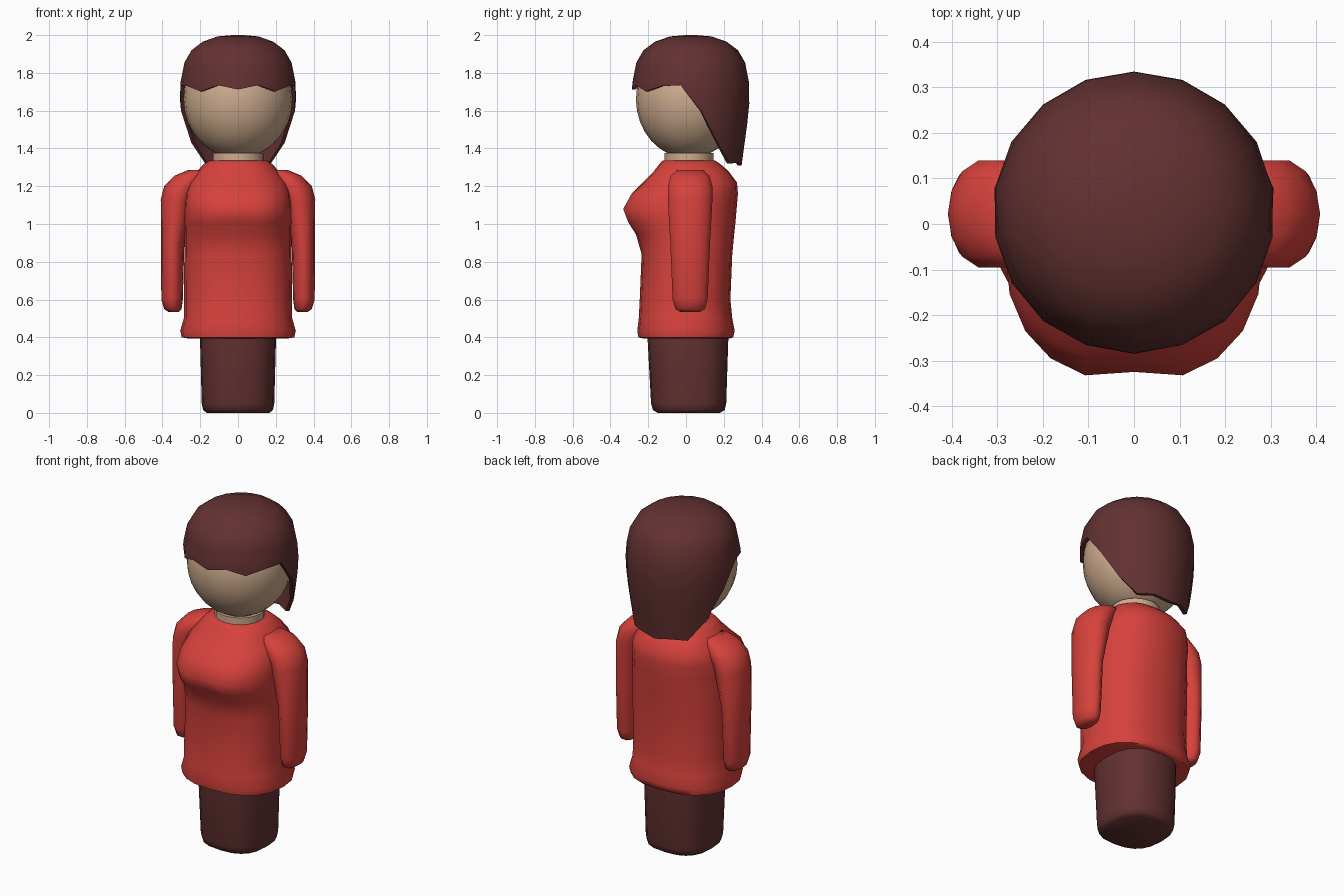
import bpy, bmesh, math

if "Cube" in bpy.data.objects:
    bpy.data.objects.remove(bpy.data.objects["Cube"])


def material(name, rgb):
    m = bpy.data.materials.new(name)
    m.diffuse_color = (*rgb, 1)
    m.use_nodes = True
    m.node_tree.nodes["Principled BSDF"].inputs["Base Color"].default_value = m.diffuse_color
    return m


RED = material("red cloth", (0.68, 0.054, 0.045))
BROWN = material("dark brown", (0.125, 0.031, 0.031))
SKIN = material("skin", (0.62, 0.41, 0.27))


def skin_rings(name, rings, mat, sharp=40):
    """Bridge equal-length rings of points and cap both ends."""
    bm = bmesh.new()
    rows = [[bm.verts.new(p) for p in ring] for ring in rings]
    n = len(rows[0])
    for a, b in zip(rows, rows[1:]):
        for i in range(n):
            j = (i + 1) % n
            bm.faces.new((a[i], a[j], b[j], b[i]))
    bm.faces.new(rows[0][::-1])
    bm.faces.new(rows[-1])
    bmesh.ops.recalc_face_normals(bm, faces=bm.faces[:])
    me = bpy.data.meshes.new(name)
    bm.to_mesh(me)
    bm.free()
    me.materials.append(mat)
    me.shade_smooth()
    me.set_sharp_from_angle(angle=math.radians(sharp))
    ob = bpy.data.objects.new(name, me)
    bpy.context.collection.objects.link(ob)
    return ob


def oval(z, cx, rx, y_front, y_back, n=20, power=2.0):
    """Horizontal (super)ellipse between a front and a back y."""
    cy, ry = (y_front + y_back) / 2, (y_back - y_front) / 2
    pts = []
    for i in range(n):
        a = math.tau * i / n
        c, s = math.cos(a), math.sin(a)
        pts.append((cx + rx * math.copysign(abs(c) ** (2 / power), c),
                    cy + ry * math.copysign(abs(s) ** (2 / power), s), z))
    return pts


# Legs: one tapered block with a rounded foot
legs = [(0, .165, -.15, .18), (.015, .185, -.175, .205), (.05, .192, -.185, .213),
        (.42, .202, -.205, .225)]
skin_rings("legs", [oval(z, 0, r, f, b, power=2.5) for z, r, f, b in legs], BROWN, 60)

# Dress: flared hem, straight body, bust and sloping shoulders
dress = [(.395, .27, -.23, .235), (.40, .298, -.252, .25), (.435, .306, -.258, .258),
         (.50, .287, -.25, .245), (.60, .287, -.245, .235), (.84, .284, -.235, .245),
         (.945, .283, -.265, .255), (1.01, .285, -.318, .262), (1.08, .285, -.345, .268),
         (1.16, .28, -.30, .275), (1.22, .26, -.228, .27), (1.28, .215, -.17, .225),
         (1.315, .185, -.143, .185), (1.335, .155, -.125, .155)]
body = skin_rings("dress", [oval(z, 0, r, f, b, power=2.4) for z, r, f, b in dress], RED, 60)
for v in body.data.vertices:  # shallow groove at the centre of the bust
    if abs(v.co.x) < .001 and v.co.y < -.29:
        v.co.y += .02

# Arms: hanging sleeves merging into the shoulders
arm = [(.535, .342, .028, .055), (.55, .345, .046, .08), (.60, .349, .057, .095),
       (.90, .346, .062, .108), (1.13, .322, .087, .121), (1.20, .295, .096, .121),
       (1.255, .255, .083, .105), (1.285, .215, .05, .07)]
for side, label in ((-1, "left"), (1, "right")):
    skin_rings(label + "_arm", [oval(z, side * x, rx, .022 - ry, .022 + ry, n=14)
                                for z, x, rx, ry in arm], RED, 60)

# Neck
skin_rings("neck", [oval(z, 0, .135, -.115, .145) for z in (1.31, 1.375)], SKIN)

# Head: egg-shaped ball
bpy.ops.mesh.primitive_uv_sphere_add(segments=24, ring_count=16, location=(0, .015, 1.66))
head = bpy.context.object
head.name = "head"
head.scale = (.288, .28, .312)
head.data.shade_smooth()
head.data.materials.append(SKIN)

# Hair: domed shell whose lower edge has a fringe, then drops behind the ears
EDGE = [1.712, 1.735, 1.702, 1.73, 1.735, 1.60, 1.43, 1.32, 1.325, 1.31]  # front to back
DOME = [(2.0, .03), (1.993, .11), (1.965, .19), (1.92, .25), (1.855, .288)]
FALL = [(1.855, .288), (1.75, .309), (1.66, .312), (1.55, .302), (1.45, .288), (1.30, .268)]


def fall_radius(z):
    for (z0, r0), (z1, r1) in zip(FALL, FALL[1:]):
        if z >= z1:
            return r0 + (r1 - r0) * (z0 - z) / (z0 - z1)
    return FALL[-1][1]


def hair_ring(fn):
    pts = []
    for i in range(18):
        a = math.radians(20 * i)
        z, r = fn(EDGE[min(i, 18 - i)])
        pts.append((r * math.sin(a), .025 - r * math.cos(a), z))
    return pts


def strand(t, inset):
    def at(edge):
        z = 1.855 + (edge - 1.855) * t
        return z, fall_radius(z) - inset
    return at


steps = [.2, .4, .6, .8, 1.0]
rings = [hair_ring(lambda e, p=p: p) for p in DOME]
rings += [hair_ring(strand(t, 0)) for t in steps]
rings += [hair_ring(strand(t, .02)) for t in reversed(steps)]
rings += [hair_ring(lambda e, p=p: (p[0] - .018, max(p[1] - .018, .01))) for p in reversed(DOME)]
skin_rings("hair", rings, BROWN, 50)
